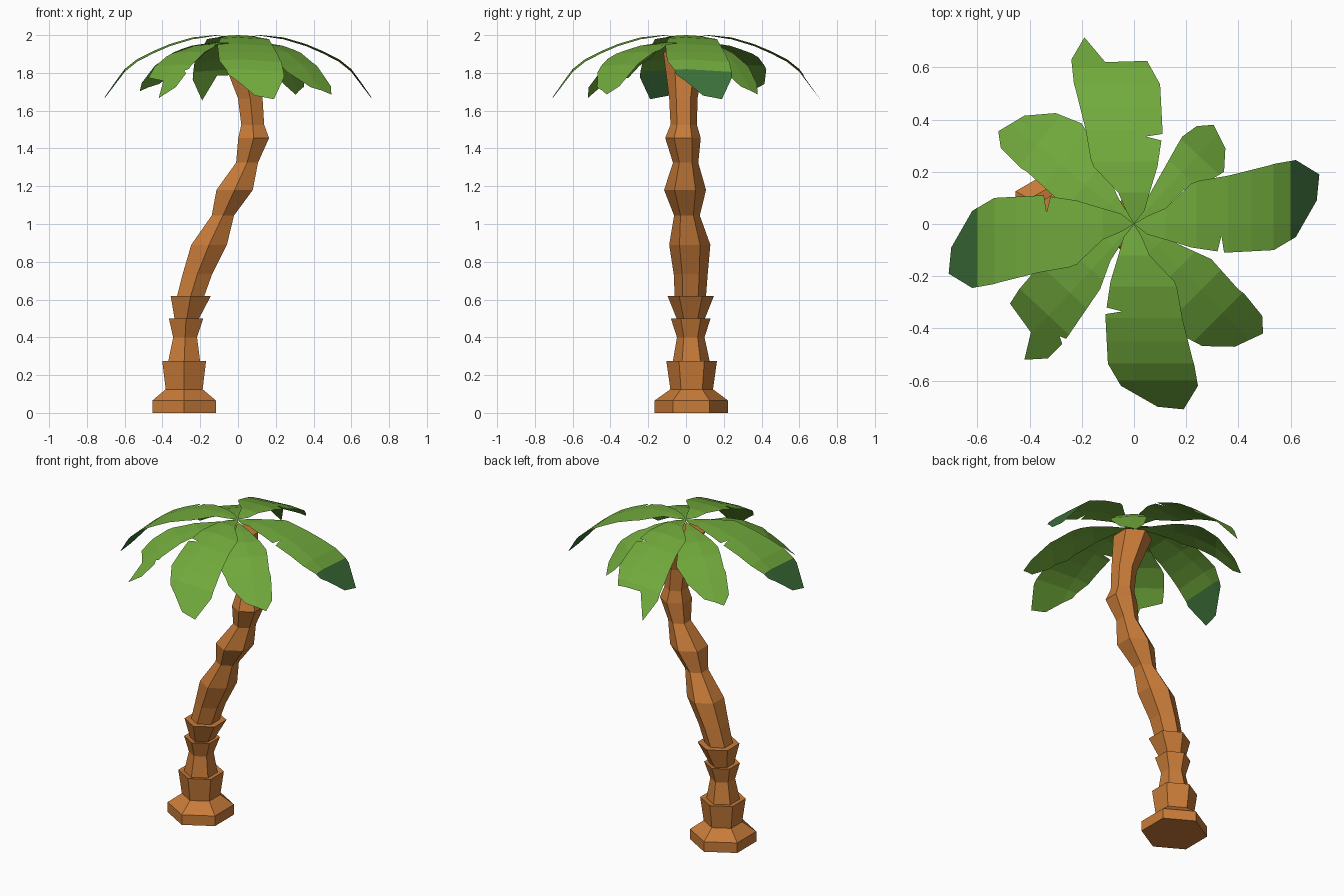
import bpy, bmesh, math
from mathutils import Vector

if "Cube" in bpy.data.objects:
    bpy.data.objects.remove(bpy.data.objects["Cube"])


def material(name, rgb):
    m = bpy.data.materials.new(name)
    m.diffuse_color = (*rgb, 1)
    m.use_nodes = True
    m.node_tree.nodes["Principled BSDF"].inputs["Base Color"].default_value = m.diffuse_color
    return m


BARK = material("bark brown", (0.58, 0.20, 0.04))
LEAF = material("leaf green", (0.165, 0.40, 0.045))
DARK = material("dark leaf green", (0.045, 0.16, 0.042))


def finish(bm, name, mats):
    me = bpy.data.meshes.new(name)
    bm.to_mesh(me)
    bm.free()
    for m in mats:
        me.materials.append(m)
    ob = bpy.data.objects.new(name, me)
    bpy.context.collection.objects.link(ob)
    return ob


# Trunk: stacked hexagonal rings (z, centre x, centre y, radius)
RINGS = [
    (0, -.285, .028, .195), (.065, -.285, .028, .195), (.125, -.285, .03, .113),
    (.275, -.285, .03, .134), (.27, -.285, .028, .098), (.40, -.28, .025, .073),
    (.50, -.275, .025, .105), (.495, -.272, .025, .073), (.62, -.25, .025, .123),
    (.62, -.25, .023, .083), (.735, -.215, .025, .09), (.89, -.153, .02, .109),
    (1.045, -.08, .005, .068), (1.18, -.018, -.005, .111), (1.325, .048, -.002, .067),
    (1.455, .083, -.016, .094), (1.525, .078, -.012, .07), (1.665, .065, -.014, .075),
    (1.91, .005, -.005, .115),
]
bm = bmesh.new()
loops = []
for z, cx, cy, r in RINGS:
    loops.append([bm.verts.new((cx + r * math.sin(i * math.pi / 3),
                                cy - r * math.cos(i * math.pi / 3), z)) for i in range(6)])
for a, b in zip(loops, loops[1:]):
    for i in range(6):
        j = (i + 1) % 6
        bm.faces.new((a[i], a[j], b[j], b[i]))
bm.faces.new(loops[0][::-1])
bm.faces.new(loops[-1])
finish(bm, "trunk", [BARK])


# Fronds: flat outline cut into bands, then bent down along its length
def height(profile, s):
    s = max(s, 0)
    for (s0, z0), (s1, z1) in zip(profile, profile[1:]):
        if s <= s1:
            break
    return z0 + (z1 - z0) * (s - s0) / (s1 - s0)


def frond(name, outline, axis, profile, turn=0, scale=1, dark_from=None):
    d = Vector((math.cos(axis), math.sin(axis), 0))
    n = Vector((-d.y, d.x, 0))
    bm = bmesh.new()
    bm.faces.new([bm.verts.new((x * scale, y * scale, 0)) for x, y in outline])
    bmesh.ops.triangulate(bm, faces=bm.faces[:])
    cuts = [(d * s, d) for s, _ in profile[1:-1]] + [(Vector(), n)]
    for co, no in cuts:
        bmesh.ops.bisect_plane(bm, geom=bm.verts[:] + bm.edges[:] + bm.faces[:],
                               dist=1e-5, plane_co=co, plane_no=no)
    for f in bm.faces:
        if dark_from and f.calc_center_median().dot(d) > dark_from:
            f.material_index = 1
    for v in bm.verts:
        v.co.z = height(profile, v.co.dot(d)) - 0.06 * abs(v.co.dot(n))
    bmesh.ops.recalc_face_normals(bm, faces=bm.faces[:])
    if sum(f.normal.z for f in bm.faces) < 0:
        bmesh.ops.reverse_faces(bm, faces=bm.faces[:])
    ob = finish(bm, name, [LEAF, DARK] if dark_from else [LEAF])
    ob.rotation_euler.z = turn


# Four large fronds, one per side
BIG = [(0, 1.985), (.12, 2.0), (.24, 1.988), (.36, 1.953), (.45, 1.915),
       (.535, 1.872), (.6, 1.82), (.71, 1.672)]
START = [(0, 0), (.05, -.04), (.12, -.06), (.22, -.09), (.32, -.105), (.335, -.045),
         (.345, -.11), (.535, -.10)]
TIP = [(.62, -.05), (.70, .09), (.71, .19), (.62, .245)]
TORN_TIP = [(.625, -.05), (.62, .11), (.715, .19), (.63, .24)]
END = [(.535, .23), (.53, .12), (.52, .225), (.36, .185), (.245, .165), (.235, .02),
       (.22, .155), (.12, .06), (.05, .03)]
for i, side in enumerate(("right", "back", "left", "front")):
    tip = TORN_TIP if side == "back" else TIP
    frond("large_frond_" + side, START + tip + END, 0, BIG, i * math.pi / 2,
          dark_from=.6 if i % 2 == 0 else None)

# Four smaller fronds on the diagonals, hanging lower
SMALL = [(0, 1.97), (.12, 1.965), (.24, 1.95), (.36, 1.912), (.48, 1.845),
         (.56, 1.77), (.65, 1.685)]
SHORT = [(s * .75, z) for s, z in SMALL]
back_left = [(0, 0), (-.06, .1), (-.15, .3), (-.2, .385), (-.3, .425), (-.42, .415),
             (-.52, .355), (-.51, .29), (-.435, .215), (-.32, .29), (-.41, .2),
             (-.3, .1), (-.12, .04)]
front_left = [(0, 0), (-.1, -.05), (-.28, -.14), (-.38, -.18), (-.44, -.25), (-.475, -.305),
              (-.395, -.415), (-.42, -.52), (-.33, -.515), (-.275, -.46), (-.285, -.43),
              (-.26, -.44), (-.13, -.25), (-.09, -.14)]
back_right = [(0, 0), (.1, .04), (.19, .13), (.28, .16), (.345, .2), (.35, .29), (.305, .38),
              (.24, .375), (.185, .335), (.23, .27), (.17, .31), (.08, .15), (.03, .06)]
rad = math.radians
frond("small_frond_back_left", back_left, rad(141), SMALL)
frond("small_frond_front_right", back_left, rad(141), SMALL, rad(174), 1.03)
frond("small_frond_front_left", front_left, rad(227), SMALL)
frond("small_frond_back_right", back_right, rad(47), SHORT)
